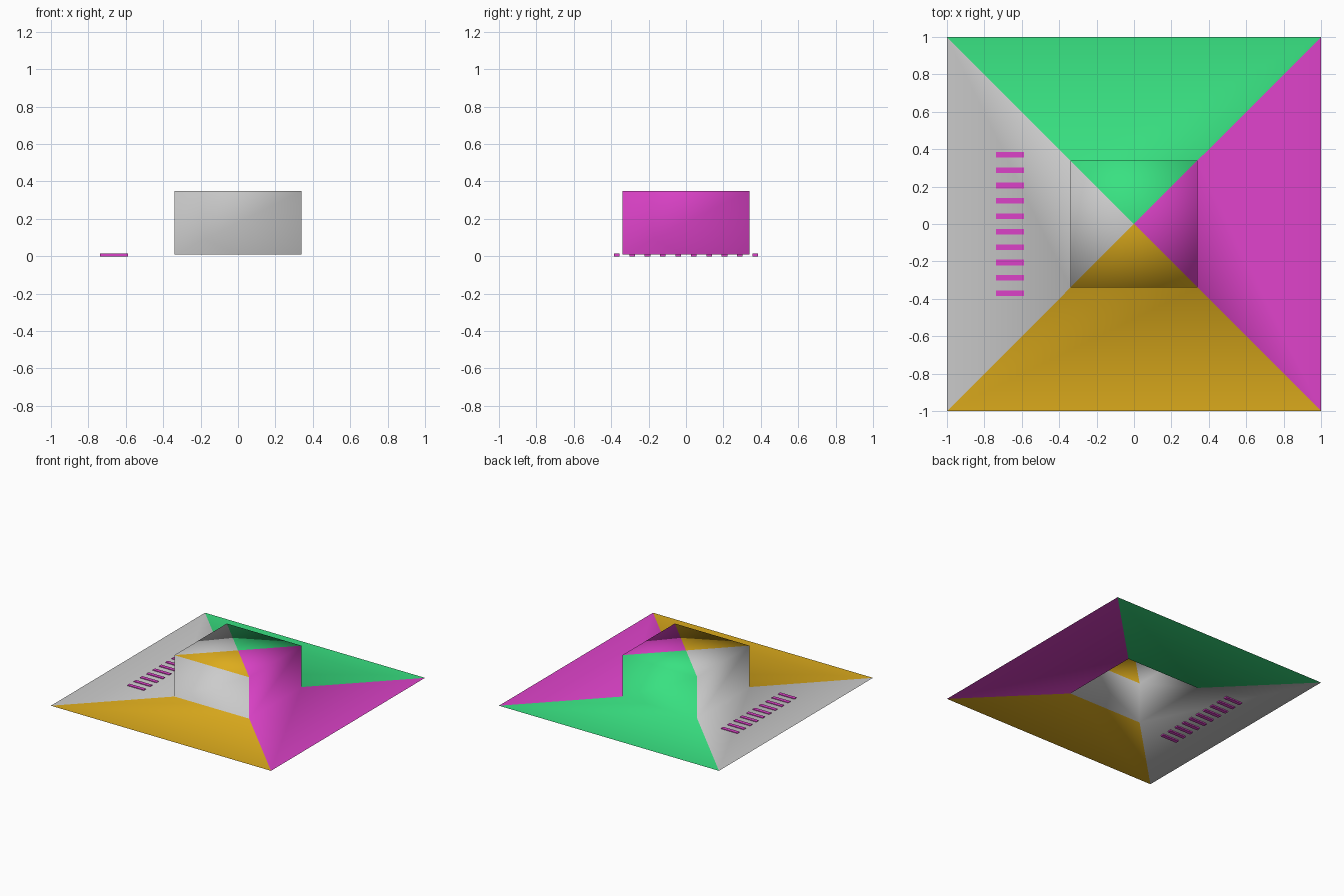
import bpy, bmesh

if "Cube" in bpy.data.objects:
    bpy.data.objects.remove(bpy.data.objects["Cube"])


def material(name, rgb):
    m = bpy.data.materials.new(name)
    m.diffuse_color = (*rgb, 1)
    m.use_nodes = True
    m.node_tree.nodes["Principled BSDF"].inputs["Base Color"].default_value = m.diffuse_color
    return m


green = material("green", (0.04, 0.75, 0.22))
magenta = material("magenta", (0.72, 0.055, 0.58))
gold = material("gold", (0.72, 0.41, 0.012))

BASE_Z, TOP_Z = 0.01, 0.35
OUTER, INNER = 1.0, 0.34
CORNERS = [(-1, -1), (1, -1), (1, 1), (-1, 1)]


def ring(bm, half, z):
    return [bm.verts.new((x * half, y * half, z)) for x, y in CORNERS]


# Sheet with a raised hollow box: sloping colour sectors, walls and cap share vertices
bm = bmesh.new()
outer = ring(bm, OUTER, BASE_Z)
foot = ring(bm, INNER, BASE_Z)
rim = ring(bm, INNER, TOP_Z)
centre = bm.verts.new((0, 0, TOP_Z))

# Material slots: 0 grey, 1 green, 2 magenta, 3 gold; sides run front, right, back, left
sector_slots = [3, 2, 1, 0]
wall_slots = [0, 2, 1, 0]
for i in range(4):
    j = (i + 1) % 4
    for verts, slot in (
        ((outer[i], outer[j], foot[j], foot[i]), sector_slots[i]),
        ((foot[i], foot[j], rim[j], rim[i]), wall_slots[i]),
        ((rim[i], rim[j], centre), sector_slots[i]),
    ):
        face = bm.faces.new(verts)
        face.material_index = slot
        face.smooth = True

mesh = bpy.data.meshes.new("raised_sheet")
bm.to_mesh(mesh)
bm.free()
for m in (None, green, magenta, gold):
    mesh.materials.append(m)
sheet = bpy.data.objects.new("raised_sheet", mesh)
bpy.context.collection.objects.link(sheet)

# Row of plain thin bars marking the inlay on the left sector
bm = bmesh.new()
COUNT, LENGTH = 10, 0.77
for i in range(COUNT):
    y = -LENGTH / 2 + 0.015 + i * (LENGTH - 0.03) / (COUNT - 1)
    cube = bmesh.ops.create_cube(bm, size=1)["verts"]
    bmesh.ops.scale(bm, vec=(0.15, 0.03, 0.015), verts=cube)
    bmesh.ops.translate(bm, vec=(-0.662, y, 0.0075), verts=cube)
mesh = bpy.data.meshes.new("inlay_bars")
bm.to_mesh(mesh)
bm.free()
mesh.materials.append(magenta)
bars = bpy.data.objects.new("inlay_bars", mesh)
bpy.context.collection.objects.link(bars)
